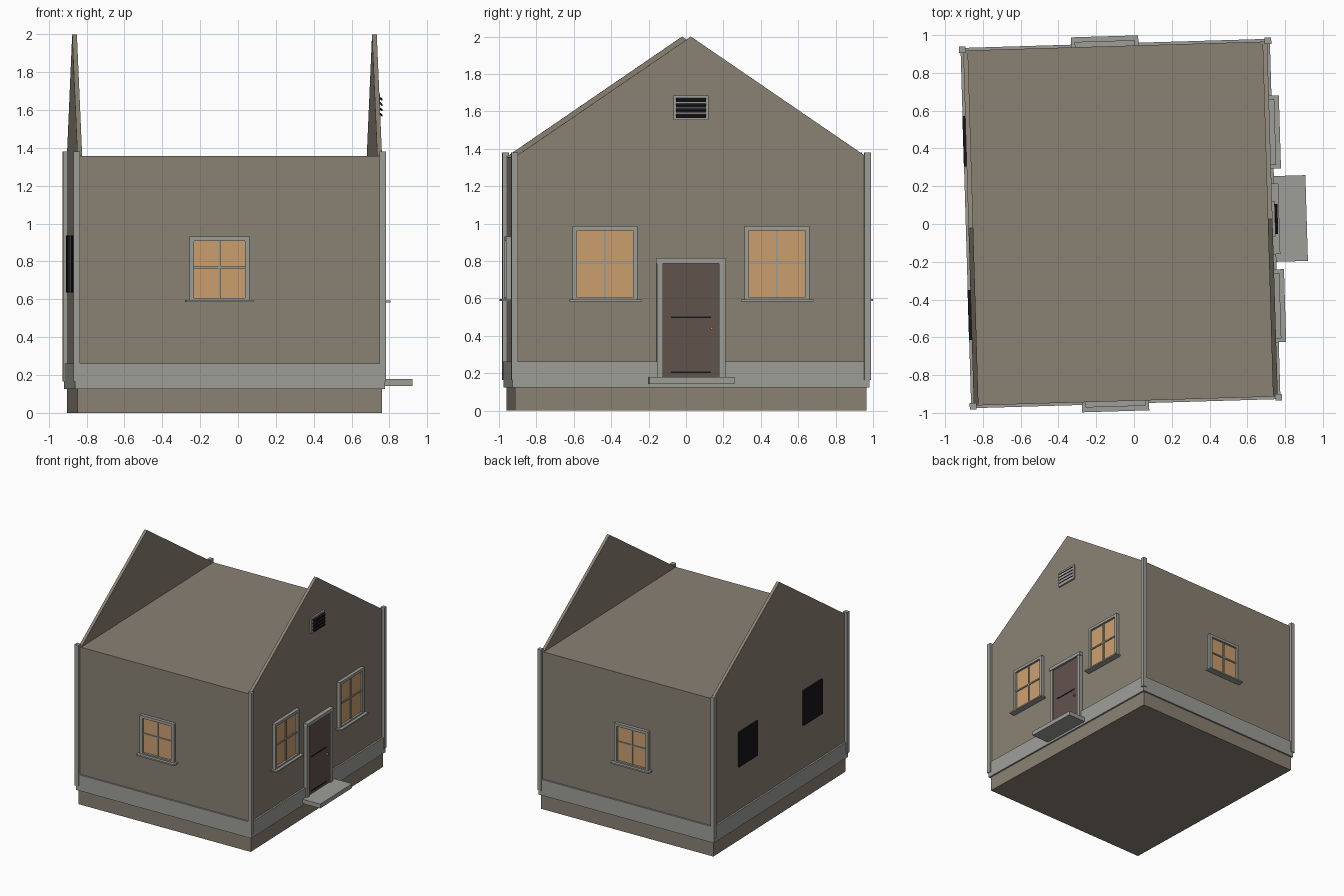
import bpy, bmesh, math
from mathutils import Matrix, Vector

if "Cube" in bpy.data.objects:
    bpy.data.objects.remove(bpy.data.objects["Cube"])

# Overall placement: the house is turned slightly about z
PLACE = Matrix.Translation((-0.0715, 0.0025, 0)) @ Matrix.Rotation(math.radians(1.7), 4, 'Z')
W, L = 0.805, 0.94          # half width and half length of the walls
EAVE, RIDGE = 1.357, 2.0


def material(name, rgb):
    m = bpy.data.materials.new(name)
    m.diffuse_color = (*rgb, 1)
    m.use_nodes = True
    m.node_tree.nodes["Principled BSDF"].inputs["Base Color"].default_value = m.diffuse_color
    return m


WALL = material("brown_wall", (0.255, 0.220, 0.172))
TRIM = material("grey_trim", (0.340, 0.340, 0.315))
GLOW = material("warm_glass", (0.600, 0.350, 0.158))
DOOR = material("door_brown", (0.122, 0.086, 0.074))
DARK = material("black", (0.008, 0.008, 0.011))
BRASS = material("brass", (0.55, 0.32, 0.08))

# Wall frames: u runs along the wall, n points outward (local -y), z up
FRAMES = {
    "front": Matrix.Translation((0, -L, 0)),
    "right": Matrix.Translation((W, 0, 0)) @ Matrix.Rotation(math.pi / 2, 4, 'Z'),
    "back": Matrix.Translation((0, L, 0)) @ Matrix.Rotation(math.pi, 4, 'Z'),
    "left": Matrix.Translation((-W, 0, 0)) @ Matrix.Rotation(-math.pi / 2, 4, 'Z'),
    "house": Matrix.Identity(4),
}


def box(u0, u1, n0, n1, z0, z1):
    """Box on a wall, as a polygon and an extrusion."""
    return [(u0, -n0, z0), (u1, -n0, z0), (u1, -n1, z0), (u0, -n1, z0)], (0, 0, z1 - z0)


def make(name, solids, mat, frame="house"):
    bm = bmesh.new()
    for pts, vec in solids:
        face = bm.faces.new([bm.verts.new(p) for p in pts])
        out = bmesh.ops.extrude_face_region(bm, geom=[face], use_keep_orig=True)
        bmesh.ops.translate(bm, vec=Vector(vec),
                            verts=[v for v in out["geom"] if isinstance(v, bmesh.types.BMVert)])
    bmesh.ops.recalc_face_normals(bm, faces=bm.faces[:])
    bm.transform(PLACE @ FRAMES[frame])
    me = bpy.data.meshes.new(name)
    bm.to_mesh(me)
    bm.free()
    me.materials.append(mat)
    ob = bpy.data.objects.new(name, me)
    bpy.context.collection.objects.link(ob)
    return ob


def window(name, frame, u, half, z0, z1, mid):
    """Lit window: glass, surround with bars, and a projecting sill."""
    t, o = 0.024, half + 0.024
    make(name + "_glass", [box(u - half, u + half, -0.005, 0.010, z0, z1)], GLOW, frame)
    make(name + "_frame", [
        box(u - o, u - half, -0.005, 0.028, z0 - 0.012, z1),
        box(u + half, u + o, -0.005, 0.028, z0 - 0.012, z1),
        box(u - o, u + o, -0.005, 0.028, z1, z1 + t),
        box(u - half, u + half, -0.005, 0.028, z0 - 0.012, z0),
        box(u - 0.006, u + 0.006, 0, 0.018, z0, z1),
        box(u - half, u + half, 0, 0.018, mid - 0.006, mid + 0.006)], TRIM, frame)
    make(name + "_sill", [box(u - half - 0.043, u + half + 0.043, -0.005, 0.053,
                              z0 - 0.023, z0 - 0.011)], TRIM, frame)


# Main body
make("wall_body", [box(-W, W, -L, L, 0, EAVE)], WALL)

# Gable walls
for side in ("right", "left"):
    make(side + "_gable", [([(-L, 0, EAVE), (L, 0, EAVE), (0, 0, RIDGE)], (0, 0.025, 0))], WALL, side)

# Base band around the walls
b = 0.014
make("base_band", [
    box(-W - b, W + b, L - 0.01, L + b, 0.125, 0.262),
    box(-W - b, W + b, -L - b, -L + 0.01, 0.125, 0.262),
    box(W - 0.01, W + b, -L + 0.01, L - 0.01, 0.125, 0.262),
    box(-W - b, -W + 0.01, -L + 0.01, L - 0.01, 0.125, 0.262)], TRIM)

# Corner boards
c, h = 0.004, 0.0175
for sx in (-1, 1):
    for sy in (-1, 1):
        x, n = sx * (W + c), sy * (L + c)
        name = ("back" if sy < 0 else "front") + ("_left" if sx < 0 else "_right") + "_corner_board"
        make(name, [box(x - h, x + h, n - h, n + h, 0.165, 1.38)], TRIM)

# Lit windows
window("right_window_a", "right", -0.46, 0.150, 0.606, 0.963, 0.79)
window("right_window_b", "right", 0.46, 0.150, 0.606, 0.963, 0.79)
window("front_window", "front", -0.055, 0.135, 0.608, 0.907, 0.77)
window("back_window", "back", 0.055, 0.135, 0.608, 0.907, 0.77)

# Dark window panes on the left wall
for i, u in enumerate((-0.46, 0.46)):
    make("left_dark_pane_%d" % (i + 1), [box(u - 0.133, u + 0.133, -0.005, 0.015, 0.637, 0.936)], DARK, "left")

# Door with surround, panel lines, knob and step
make("door", [box(-0.15, 0.15, -0.005, 0.018, 0.18, 0.787)], DOOR, "right")
make("door_frame", [
    box(-0.183, -0.15, -0.005, 0.030, 0.18, 0.787),
    box(0.15, 0.183, -0.005, 0.030, 0.18, 0.787),
    box(-0.187, 0.187, -0.005, 0.036, 0.787, 0.816)], TRIM, "right")
make("door_panel_lines", [box(-0.107, 0.107, 0.015, 0.022, z - 0.004, z + 0.004) for z in (0.205, 0.5)],
     DARK, "right")
make("door_knob", [box(0.104, 0.118, 0.015, 0.034, 0.433, 0.447)], BRASS, "right")
make("door_step", [box(-0.227, 0.227, -0.005, 0.181, 0.143, 0.180)], TRIM, "right")

# Gable vent with tilted slats
make("vent_plate", [box(-0.094, 0.094, -0.005, 0.014, 1.553, 1.685)], TRIM, "right")
make("vent_slats", [
    ([(-0.08, -0.010, z + 0.004), (-0.08, -0.010, z + 0.012),
      (-0.08, -0.028, z - 0.002), (-0.08, -0.028, z - 0.012)], (0.16, 0, 0))
    for z in (1.578, 1.606, 1.634, 1.662)], DARK, "right")
